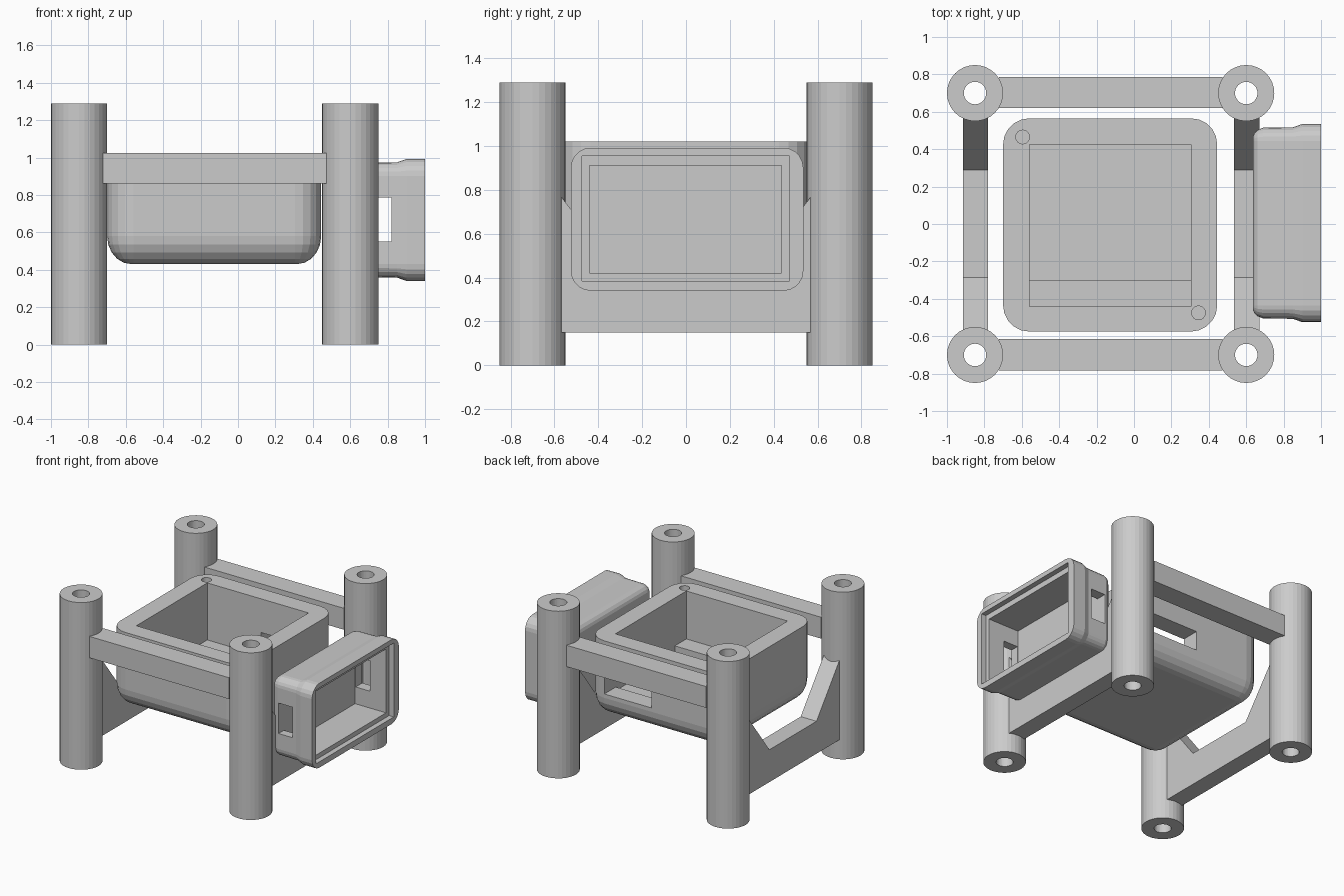
import bpy, bmesh, math
from mathutils import Vector

if "Cube" in bpy.data.objects:
    bpy.data.objects.remove(bpy.data.objects["Cube"])

grey = bpy.data.materials.new("plain grey")
grey.diffuse_color = (0.6, 0.6, 0.6, 1)
grey.use_nodes = True
grey.node_tree.nodes["Principled BSDF"].inputs["Base Color"].default_value = grey.diffuse_color


def finish(name, bm):
    bmesh.ops.recalc_face_normals(bm, faces=bm.faces)
    me = bpy.data.meshes.new(name)
    bm.to_mesh(me)
    bm.free()
    me.materials.append(grey)
    ob = bpy.data.objects.new(name, me)
    bpy.context.collection.objects.link(ob)
    return ob


def box(name, x, y, z):
    bm = bmesh.new()
    bmesh.ops.create_cube(bm, size=1)
    for v in bm.verts:
        v.co = Vector([a + (b - a) * (c + 0.5) for (a, b), c in zip((x, y, z), v.co)])
    return finish(name, bm)


def loft(name, rings, place):
    """Skin closed rings of 2D points; place(u, v, h) maps them to 3D."""
    bm = bmesh.new()
    loops = [[bm.verts.new(place(u, v, h)) for u, v in pts] for h, pts in rings]
    for a, b in zip(loops, loops[1:]):
        for i in range(len(a)):
            j = (i + 1) % len(a)
            bm.faces.new((a[i], a[j], b[j], b[i]))
    bm.faces.new(loops[0])
    bm.faces.new(loops[-1])
    return finish(name, bm)


def rounded(u0, u1, v0, v1, r, inset=0, seg=5):
    """Rounded rectangle, shrunk evenly by inset."""
    pts = []
    for k, (cu, cv) in enumerate(((u1 - r, v1 - r), (u0 + r, v1 - r), (u0 + r, v0 + r), (u1 - r, v0 + r))):
        for i in range(seg + 1):
            a = math.pi / 2 * (k + i / seg)
            pts.append((cu + (r - inset) * math.cos(a), cv + (r - inset) * math.sin(a)))
    return pts


def circle(cx, cy, r, n):
    return [(cx + r * math.cos(math.tau * i / n), cy + r * math.sin(math.tau * i / n)) for i in range(n)]


def rod(name, cx, cy, r, z0, z1, n):
    c = circle(cx, cy, r, n)
    return loft(name, [(z0, c), (z1, c)], lambda u, v, h: (u, v, h))


def cut(ob, *cutters):
    for c in cutters:
        m = ob.modifiers.new("cut", 'BOOLEAN')
        m.operation, m.solver, m.object = 'DIFFERENCE', 'EXACT', c
        bpy.context.view_layer.objects.active = ob
        bpy.ops.object.modifier_apply(modifier=m.name)
        bpy.data.objects.remove(c)


# Four hollow corner posts
for sx, cx in (("left", -0.85), ("right", 0.6)):
    for sy, cy in (("front", -0.7), ("back", 0.7)):
        bm = bmesh.new()
        loops = [[bm.verts.new((x, y, z)) for x, y in circle(cx, cy, r, 32)]
                 for r, z in ((0.15, 0), (0.15, 1.29), (0.06, 1.29), (0.06, 0))]
        for k in range(4):
            a, b = loops[k], loops[(k + 1) % 4]
            for i in range(32):
                j = (i + 1) % 32
                bm.faces.new((a[i], a[j], b[j], b[i]))
        finish(f"{sy}_{sx}_post", bm)

# Straight rails at front and back
box("front_rail", (-0.722, 0.472), (-0.782, -0.616), (0.86, 1.025))
box("back_rail", (-0.722, 0.472), (0.62, 0.785), (0.86, 1.025))

# Gusseted rails at the sides
profile = [(-0.57, 0.15), (0.57, 0.15), (0.57, 0.77), (0.29, 0.40), (-0.285, 0.40), (-0.57, 0.77)]
for name, x0, x1 in (("left_rail", -0.915, -0.78), ("right_rail", 0.535, 0.67)):
    loft(name, [(x0, profile), (x1, profile)], lambda u, v, h: (h, u, v))

# Tray with rounded corners and underside
tray_rect = (-0.70, 0.445, -0.575, 0.565, 0.14)
rings = []
for i in range(6):
    a = math.pi / 2 * i / 5
    rings.append((0.43 + 0.15 * (1 - math.cos(a)), rounded(*tray_rect, 0.13 * (1 - math.sin(a)))))
rings.append((1.02, rounded(*tray_rect)))
tray = loft("tray", rings, lambda u, v, h: (u, v, h))
cut(tray,
    box("tray_cavity", (-0.56, 0.305), (-0.44, 0.425), (0.58, 1.2)),
    box("tray_slot", (-0.10, 0.302), (0.35, 0.7), (0.61, 0.76)),
    rod("peg_hole_a", -0.595, 0.465, 0.037, 0.8, 1.2, 16),
    rod("peg_hole_b", 0.345, -0.475, 0.037, 0.8, 1.2, 16))
box("tray_step", (-0.565, 0.31), (-0.445, -0.30), (0.55, 0.65))

# Side housing with flared rim, open to the right
rect = (-0.525, 0.535, 0.34, 0.992, 0.09)
shell = [(0.635, 0.07), (0.643, 0.05), (0.66, 0.032), (0.69, 0.02), (0.85, 0.018), (0.90, 0), (1.0, 0)]
housing = loft("side_housing", [(x, rounded(*rect, d)) for x, d in shell], lambda u, v, h: (h, u, v))
cut(housing,
    box("rim_recess", (0.96, 1.1), (-0.475, 0.472), (0.385, 0.955)),
    box("housing_cavity", (0.695, 1.1), (-0.44, 0.435), (0.42, 0.912)),
    box("housing_slot", (0.70, 0.822), (-0.7, 0.7), (0.55, 0.785)))
